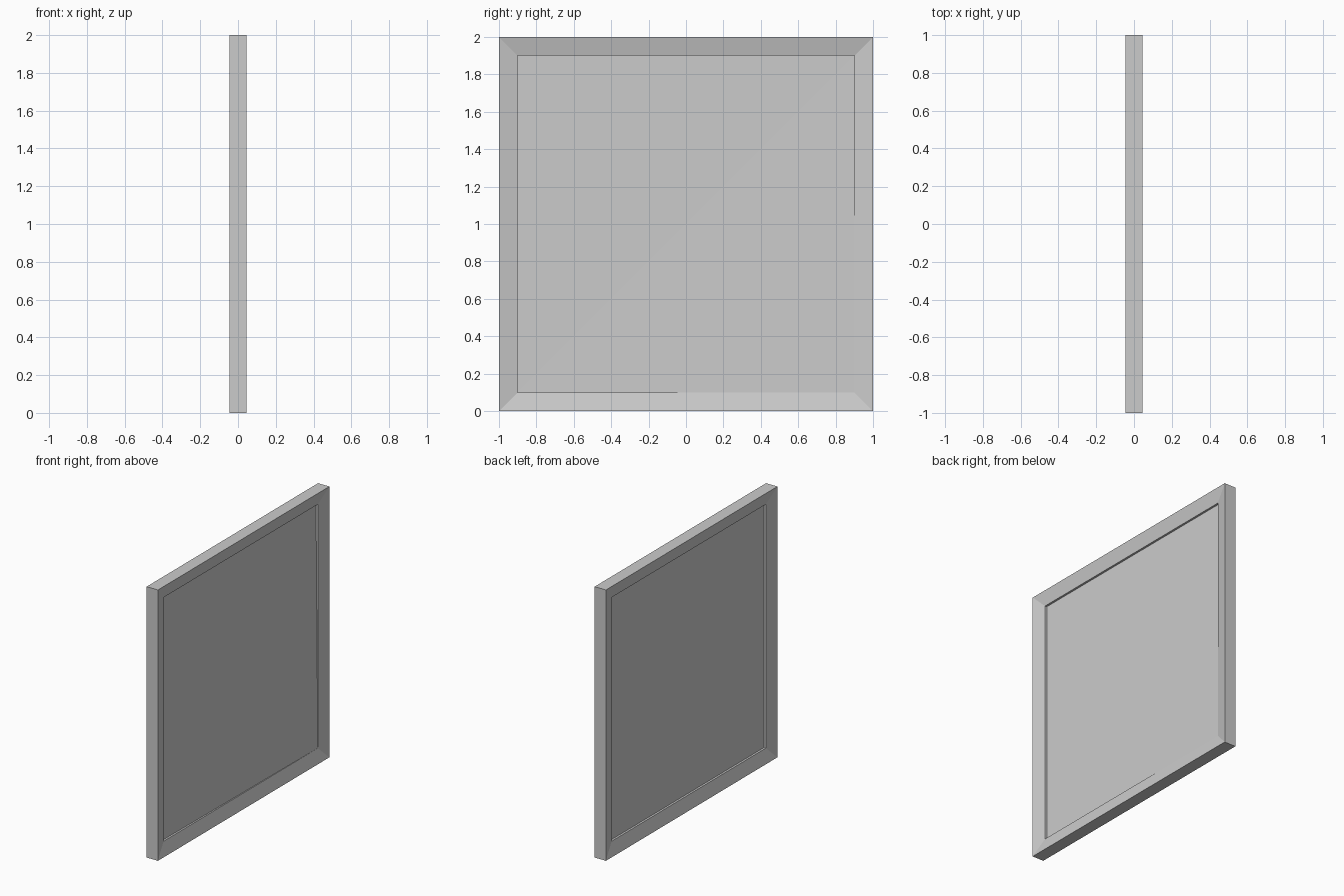
import bpy, bmesh
from mathutils import Vector

if "Cube" in bpy.data.objects:
    bpy.data.objects.remove(bpy.data.objects["Cube"])

HALF_T, LIP, RECESS = 0.046, 0.022, 0.007

bm = bmesh.new()
bmesh.ops.create_cube(bm, size=1.0)
for v in bm.verts:
    v.co = Vector((v.co.x * 2 * HALF_T, v.co.y * 2, v.co.z * 2 + 1))
bm.normal_update()


def inset(face, width, x):
    """Inset a face and set its distance from the middle plane."""
    bmesh.ops.inset_region(bm, faces=[face], thickness=width, use_even_offset=True)
    for v in face.verts:
        v.co.x = x
    bm.normal_update()


# Sloping mitred border, then a small step down to the panel, on both broad sides
for face in [f for f in bm.faces if abs(f.normal.x) > 0.9]:
    side = 1 if face.normal.x > 0 else -1
    inset(face, 0.1, side * LIP)
    inset(face, 0.0002, side * RECESS)
    if side > 0:
        # one lower corner of the panel rises to meet the border
        corner = max(face.verts, key=lambda v: v.co.y - v.co.z)
        corner.co.x = LIP - 0.0005
        ends = [v for v in face.verts if v is not corner
                and (v.co.y > 0) == (v.co.z > 1)]
        bmesh.utils.face_split(face, ends[0], ends[1])

bmesh.ops.recalc_face_normals(bm, faces=bm.faces[:])
mesh = bpy.data.meshes.new("framed_panel")
bm.to_mesh(mesh)
bm.free()
bpy.context.collection.objects.link(bpy.data.objects.new("framed_panel", mesh))
